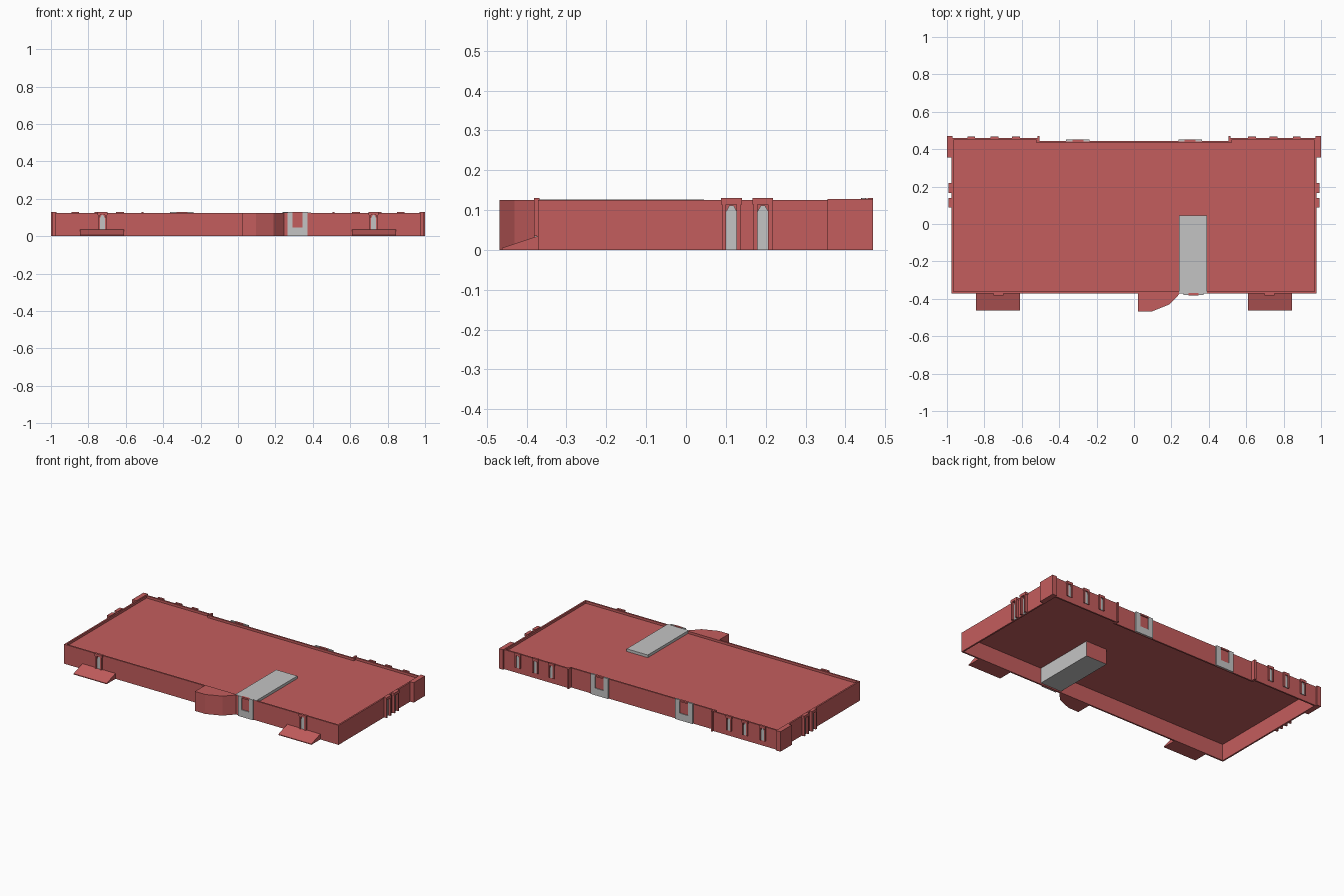
import bpy, bmesh
from math import radians
from mathutils import Matrix, Vector

cube = bpy.data.objects.get("Cube")
if cube:
    bpy.data.objects.remove(cube, do_unlink=True)


def material(name, rgb):
    m = bpy.data.materials.new(name)
    m.use_nodes = True
    m.diffuse_color = (*rgb, 1)
    m.node_tree.nodes["Principled BSDF"].inputs["Base Color"].default_value = (*rgb, 1)
    return m


RED = material("brick red", (0.55, 0.11, 0.11))
GREY = material("stone grey", (0.55, 0.55, 0.55))
HEIGHT, FLOOR, FRONT, SIDE = 0.125, 0.105, -0.372, 0.975
WING, CENTRE = 0.46, 0.443


def finish(name, bm, mat, matrix=None):
    bmesh.ops.recalc_face_normals(bm, faces=bm.faces)
    mesh = bpy.data.meshes.new(name)
    bm.to_mesh(mesh)
    bm.free()
    mesh.materials.append(mat)
    ob = bpy.data.objects.new(name, mesh)
    if matrix:
        ob.matrix_world = matrix
    bpy.context.collection.objects.link(ob)
    return ob


def sweep(name, points, offset, mat, matrix=None):
    """Solid made by pushing a flat polygon along an offset."""
    bm = bmesh.new()
    face = bm.faces.new([bm.verts.new(p) for p in points])
    new = bmesh.ops.extrude_face_region(bm, geom=[face])["geom"]
    verts = [v for v in new if isinstance(v, bmesh.types.BMVert)]
    bmesh.ops.translate(bm, verts=verts, vec=Vector(offset))
    return finish(name, bm, mat, matrix)


def box(name, x, y, z, mat, matrix=None):
    pts = [(x[0], y[0], z[0]), (x[1], y[0], z[0]), (x[1], y[1], z[0]), (x[0], y[1], z[0])]
    return sweep(name, pts, (0, 0, z[1] - z[0]), mat, matrix)


def on_wall(x, y, angle):
    """Wall frame: local x runs along the wall, local -y points outward."""
    return Matrix.Translation((x, y, 0)) @ Matrix.Rotation(radians(angle), 4, "Z")


def window(name, m, sill, depth, half=0.013, jamb=0.011):
    """Pointed slit between two jambs below a lintel."""
    top, outer = 0.112, half + jamb
    profile = [(-half, sill), (half, sill), (half, top - 0.015),
               (half * 0.4, top), (-half * 0.4, top), (-half, top - 0.015)]
    sweep(name + "_slit", [(u, 0, z) for u, z in profile], (0, -0.004, 0), GREY, m)
    for s in (-1, 1):
        box(name + "_jamb", sorted((s * half, s * outer)), (-depth, 0), (sill, 0.115), RED, m)
    box(name + "_lintel", (-outer - 0.002, outer + 0.002), (-depth, 0.004),
        (0.114, 0.13), RED, m)


def door(name, m, half, inner):
    """Grey surround on a plinth around a red upper panel."""
    box(name + "_plinth", (-half, half), (-0.008, 0), (0, 0.045), GREY, m)
    for s in (-1, 1):
        box(name + "_jamb", sorted((s * inner, s * half)), (-0.008, 0.003), (0.045, 0.13), GREY, m)
    box(name + "_panel", (-inner, inner), (-0.003, 0), (0.045, 0.125), RED, m)
    box(name + "_lintel", (-inner, inner), (-0.01, 0.004), (0.12, 0.13), RED, m)


# Perimeter wall, open above and below
step = 0.51
outline = [(-SIDE, FRONT), (SIDE, FRONT), (SIDE, WING), (step, WING),
           (step, CENTRE), (-step, CENTRE), (-step, WING), (-SIDE, WING)]
bm = bmesh.new()
low = [bm.verts.new((x, y, 0)) for x, y in outline]
high = [bm.verts.new((x, y, HEIGHT)) for x, y in outline]
for i in range(len(outline)):
    j = (i + 1) % len(outline)
    bm.faces.new((low[i], low[j], high[j], high[i]))
wall = finish("perimeter_wall", bm, RED)
solid = wall.modifiers.new("thickness", "SOLIDIFY")
solid.thickness = 0.01
solid.offset = -1
solid.use_even_offset = True

# Recessed deck
inset = 0.005
deck = [(x - inset * (1 if x > 0 else -1), y - inset * (1 if y > 0 else -1)) for x, y in outline]
sweep("deck", [(x, y, FLOOR) for x, y in deck], (0, 0, 0.005), RED)

# Entrance shaft below the deck and its roof slab
shaft = box("entrance_shaft", (0.24, 0.39), (FRONT + 0.008, 0.043), (0.008, FLOOR + 0.002), GREY)
shaft.data.materials.append(RED)
for p in shaft.data.polygons:
    p.material_index = 1 if p.normal.y > 0.9 else 0
box("entrance_roof", (0.24, 0.39), (FRONT + 0.001, 0.045), (FLOOR, 0.127), GREY)

# Faceted bay beside the entrance
bay = [(0.022, FRONT + 0.005), (0.022, -0.468), (0.095, -0.468),
       (0.19, -0.43), (0.245, FRONT), (0.245, FRONT + 0.005)]
sweep("bay", [(x, y, 0) for x, y in bay], (0, 0, HEIGHT), RED)

door("front_door", on_wall(0.318, FRONT, 0), 0.053, 0.027)

for s, label in ((-1, "right"), (1, "left")):
    # Ramp and window on the front
    x0 = s * 0.7275 - 0.1175
    ramp = [(x0, FRONT, 0), (x0, -0.462, 0), (x0, -0.462, 0.005), (x0, FRONT, 0.035)]
    sweep(label + "_ramp", ramp, (0.235, 0, 0), RED)
    window(label + "_front_window", on_wall(s * 0.725, FRONT, 0), 0.035, 0.01)

    # Corner pier and wing edge strip
    box(label + "_corner_pier", sorted((s * (SIDE - 0.005), s)), (0.355, 0.47), (0, 0.128), RED)
    box(label + "_wing_strip", sorted((s * 0.505, s * 0.517)), (CENTRE, 0.47), (0, 0.128), RED)

    # Side windows
    for y in (0.114, 0.193):
        window(label + "_side_window", on_wall(s * SIDE, y, s * 90), 0, 0.018)

    # Back wing windows and back door
    for x in (0.63, 0.745, 0.87):
        window(label + "_back_window", on_wall(s * x, WING, 180), 0.035, 0.009, 0.011, 0.008)
    door(label + "_back_door", on_wall(s * 0.3, CENTRE, 180), 0.063, 0.03)
